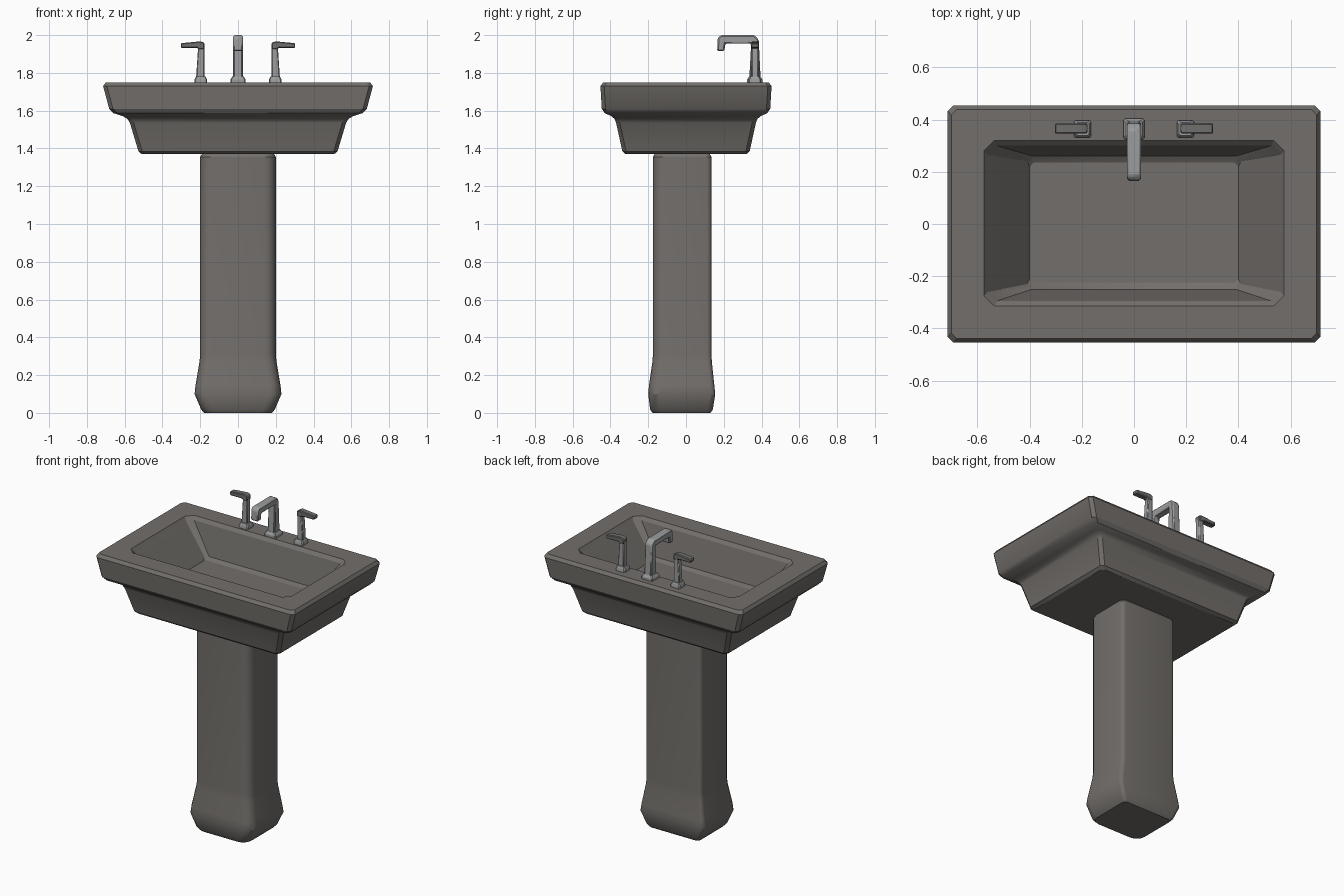
import bpy, bmesh, math

cube = bpy.data.objects.get("Cube")
if cube:
    bpy.data.objects.remove(cube, do_unlink=True)


def material(name, rgb):
    m = bpy.data.materials.new(name)
    m.use_nodes = True
    m.diffuse_color = (*rgb, 1)
    m.node_tree.nodes["Principled BSDF"].inputs["Base Color"].default_value = (*rgb, 1)
    return m


ceramic = material("warm grey ceramic", (0.17, 0.158, 0.147))
chrome = material("light grey metal", (0.33, 0.335, 0.34))
dark_metal = material("dark grey metal", (0.16, 0.16, 0.155))


def finish(name, bm, mat, bevel=0, angle=30):
    bmesh.ops.recalc_face_normals(bm, faces=bm.faces)
    mesh = bpy.data.meshes.new(name)
    bm.to_mesh(mesh)
    bm.free()
    mesh.materials.append(mat)
    ob = bpy.data.objects.new(name, mesh)
    bpy.context.collection.objects.link(ob)
    if bevel:
        mod = ob.modifiers.new("soft_edges", "BEVEL")
        mod.width = bevel
        mod.segments = 1
    bpy.ops.object.select_all(action="DESELECT")
    ob.select_set(True)
    bpy.context.view_layer.objects.active = ob
    bpy.ops.object.shade_smooth_by_angle(angle=math.radians(angle))
    return ob


def ring(hx, y0, y1, r_front, r_back, segs, cx=0):
    """Rectangle outline with rounded (or chamfered) corners."""
    pts = []
    for sx, y, sy, r, start in ((1, y0, 1, r_front, -90), (1, y1, -1, r_back, 0),
                                (-1, y1, -1, r_back, 90), (-1, y0, 1, r_front, 180)):
        for i in range(segs + 1):
            a = math.radians(start + 90 * i / segs)
            pts.append((cx + sx * (hx - r) + r * math.cos(a), y + sy * r + r * math.sin(a)))
    return pts


def loft(name, levels, mat, segs=1, cx=0, angle=30):
    """Skin through levels of (half width, front y, back y, z, front radius, back radius)."""
    bm = bmesh.new()
    rings = [[bm.verts.new((x, y, z)) for x, y in ring(hx, y0, y1, rf, rb, segs, cx)]
             for hx, y0, y1, z, rf, rb in levels]
    n = len(rings[0])
    for a, b in zip(rings, rings[1:]):
        for i in range(n):
            j = (i + 1) % n
            bm.faces.new((a[i], a[j], b[j], b[i]))
    bm.faces.new(rings[0][::-1])
    bm.faces.new(rings[-1])
    return finish(name, bm, mat, angle=angle)


def prism(name, outline, place, depth, mat, bevel):
    """Extrude a side outline; place(u, z, w) gives the 3D position."""
    bm = bmesh.new()
    sides = [[bm.verts.new(place(u, z, w)) for u, z in outline] for w in (-depth, depth)]
    n = len(outline)
    for i in range(n):
        j = (i + 1) % n
        bm.faces.new((sides[0][i], sides[0][j], sides[1][j], sides[1][i]))
    for s in sides:
        bm.faces.new(s)
    return finish(name, bm, mat, bevel)


# Basin: outer shell, rim, then down into the bowl
loft("basin", [
    (0.51, -0.32, 0.32, 1.37, 0.02, 0.02),
    (0.527, -0.337, 0.337, 1.385, 0.02, 0.02),
    (0.572, -0.37, 0.37, 1.535, 0.02, 0.02),
    (0.585, -0.378, 0.378, 1.556, 0.02, 0.02),
    (0.61, -0.395, 0.395, 1.571, 0.02, 0.02),
    (0.66, -0.43, 0.43, 1.587, 0.02, 0.02),
    (0.682, -0.446, 0.446, 1.61, 0.02, 0.02),
    (0.714, -0.453, 0.453, 1.73, 0.02, 0.02),
    (0.70, -0.438, 0.438, 1.75, 0.02, 0.02),
    (0.575, -0.315, 0.32, 1.75, 0.04, 0.04),
    (0.56, -0.295, 0.30, 1.73, 0.035, 0.035),
    (0.41, -0.25, 0.26, 1.545, 0.02, 0.02),
    (0.40, -0.225, 0.235, 1.53, 0.015, 0.015),
], ceramic)

# Square drain cover
loft("drain", [(0.048, -0.043, 0.053, z, 0.001, 0.001) for z in (1.528, 1.533)], ceramic)

# Pedestal: rounded at the front, chamfered at the back
loft("pedestal", [
    (0.18, -0.178, 0.13, 0.0, 0.06, 0.025),
    (0.195, -0.19, 0.142, 0.018, 0.06, 0.025),
    (0.23, -0.2, 0.155, 0.1, 0.06, 0.025),
    (0.225, -0.196, 0.15, 0.145, 0.06, 0.025),
    (0.204, -0.178, 0.137, 0.27, 0.06, 0.025),
    (0.2, -0.175, 0.135, 0.31, 0.06, 0.025),
    (0.2, -0.175, 0.135, 1.355, 0.06, 0.025),
    (0.19, -0.165, 0.125, 1.372, 0.06, 0.025),
], ceramic, segs=4)


def foot(name, cx, half, mat):
    y = 0.364
    loft(name, [(half * k, y - half * k, y + half * k, z, 0.006, 0.006)
                for k, z in ((1, 1.745), (1, 1.765), (0.75, 1.782))], mat, cx=cx)


# Spout: column bending forward and dropping at the tip
foot("spout_foot", 0, 0.04, chrome)
prism("spout", [(0.335, 1.77), (0.395, 1.77), (0.385, 1.975), (0.362, 2.0), (0.185, 2.0),
                (0.168, 1.985), (0.165, 1.915), (0.203, 1.915), (0.208, 1.955), (0.345, 1.955)],
      lambda u, z, w: (w, u, z), 0.026, chrome, 0.007)

# Handles: short leaning posts with levers pointing outward
for side, s in (("left", 1), ("right", -1)):
    foot(side + "_handle_foot", s * 0.197, 0.033, chrome)
    prism(side + "_handle_post", [(0.178, 1.77), (0.222, 1.77), (0.211, 1.94), (0.178, 1.94)],
          lambda u, z, w: (s * u, 0.366 + w, z), 0.018, chrome, 0.005)
    prism(side + "_handle_lever", [(0.178, 1.925), (0.21, 1.925), (0.215, 1.933), (0.303, 1.933),
                                   (0.303, 1.957), (0.2, 1.967), (0.178, 1.96)],
          lambda u, z, w: (s * u, 0.366 + w, z), 0.02, dark_metal, 0.005)
